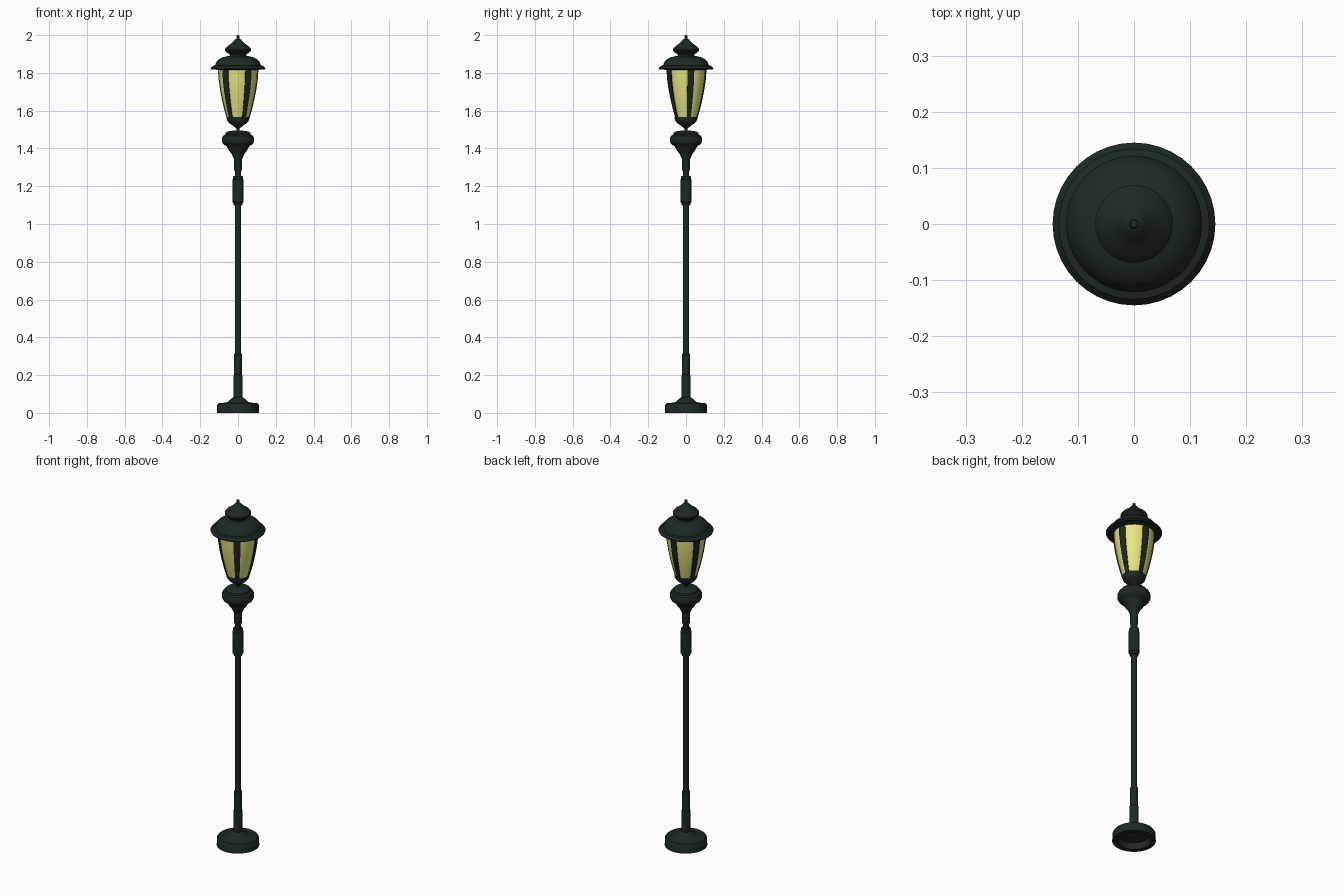
import bpy, bmesh
from math import radians, cos, sin, pi


def material(name, rgb):
    m = bpy.data.materials.new(name)
    m.diffuse_color = (*rgb, 1)
    return m


iron = material("dark_green_iron", (0.012, 0.022, 0.018))
glow = material("yellow_glass", (0.8, 0.8, 0.22))


def lathe(name, profile, mat, start=0.0, sweep=2 * pi, steps=40, loop=False):
    """Revolve (radius, z) points about z; angle 0 faces the front (-y)."""
    bm = bmesh.new()
    full = sweep > 6.28
    rings = [[bm.verts.new((r * sin(a), -r * cos(a), z)) for r, z in profile]
             for a in (start + sweep * i / steps for i in range(steps + (not full)))]
    n = len(profile)
    for i in range(steps):
        a, b = rings[i], rings[(i + 1) % len(rings)]
        for j in range(n if loop else n - 1):
            k = (j + 1) % n
            bm.faces.new((a[j], b[j], b[k], a[k]))
    if loop and not full:
        bm.faces.new(rings[0])
        bm.faces.new(rings[-1])
    bmesh.ops.remove_doubles(bm, verts=bm.verts, dist=1e-5)
    bmesh.ops.recalc_face_normals(bm, faces=bm.faces)
    me = bpy.data.meshes.new(name)
    bm.to_mesh(me)
    bm.free()
    me.materials.append(mat)
    ob = bpy.data.objects.new(name, me)
    bpy.context.collection.objects.link(ob)
    bpy.ops.object.select_all(action='DESELECT')
    ob.select_set(True)
    bpy.context.view_layer.objects.active = ob
    bpy.ops.object.shade_smooth_by_angle(angle=radians(35))
    return ob


# Hollow foot with a rounded shoulder and a cone up to the pole
lathe("base", [(0, 0.035), (0.08, 0.035), (0.085, 0), (0.112, 0), (0.11, 0.042),
               (0.104, 0.051), (0.065, 0.055), (0.055, 0.058), (0.042, 0.07),
               (0.026, 0.083), (0, 0.083)], iron)

# Stepped pole
lathe("pole", [(0, 0.06), (0.024, 0.06), (0.024, 0.2), (0.02, 0.204), (0.02, 0.312),
               (0.0165, 0.314), (0.0165, 1.12), (0, 1.12)], iron)

# Sleeve near the top of the pole
lathe("sleeve", [(0, 1.098), (0.022, 1.098), (0.025, 1.112), (0.029, 1.115),
                 (0.029, 1.235), (0.026, 1.238), (0.025, 1.255), (0, 1.255)], iron)

# Upper neck and the flared bulb under the lantern
lathe("collar", [(0, 1.25), (0.017, 1.25), (0.017, 1.28), (0.02, 1.285), (0.02, 1.33),
                 (0.022, 1.345), (0.032, 1.368), (0.048, 1.39), (0.056, 1.405),
                 (0.062, 1.413), (0.077, 1.422), (0.085, 1.436), (0.085, 1.454),
                 (0.079, 1.467), (0.067, 1.473), (0.065, 1.483), (0.055, 1.49),
                 (0.02, 1.495), (0, 1.495)], iron)

# Cup that holds the glass
lathe("lantern_cup", [(0, 1.485), (0.008, 1.485), (0.009, 1.505), (0.028, 1.522),
                      (0.044, 1.532), (0.056, 1.545), (0.06, 1.556), (0.06, 1.566),
                      (0.052, 1.572), (0, 1.572)], iron)

# Tapered glass and five curved ribs following it
shade = [(0.056, 1.56), (0.069, 1.605), (0.081, 1.655), (0.092, 1.71),
         (0.1, 1.765), (0.104, 1.825)]
lathe("glass", shade, glow)
rib = [(r + 0.005, z) for r, z in shade] + [(r - 0.004, z) for r, z in reversed(shade)]
for i in range(5):
    lathe(f"rib_{i + 1}", rib, iron, radians(-40 + 72 * i - 10), radians(20), 4, True)

# Wide-brimmed domed roof
lathe("roof", [(0, 1.815), (0.112, 1.815), (0.125, 1.822), (0.142, 1.818), (0.145, 1.824),
               (0.134, 1.837), (0.121, 1.84), (0.116, 1.855), (0.104, 1.87),
               (0.085, 1.881), (0.06, 1.888), (0.042, 1.89), (0, 1.89)], iron)

# Finial cap with its tip
lathe("finial", [(0, 1.885), (0.042, 1.885), (0.046, 1.9), (0.06, 1.907), (0.069, 1.918),
                 (0.069, 1.927), (0.06, 1.938), (0.042, 1.951), (0.025, 1.966),
                 (0.017, 1.976), (0.008, 1.98), (0.007, 1.997), (0, 2.0)], iron)
